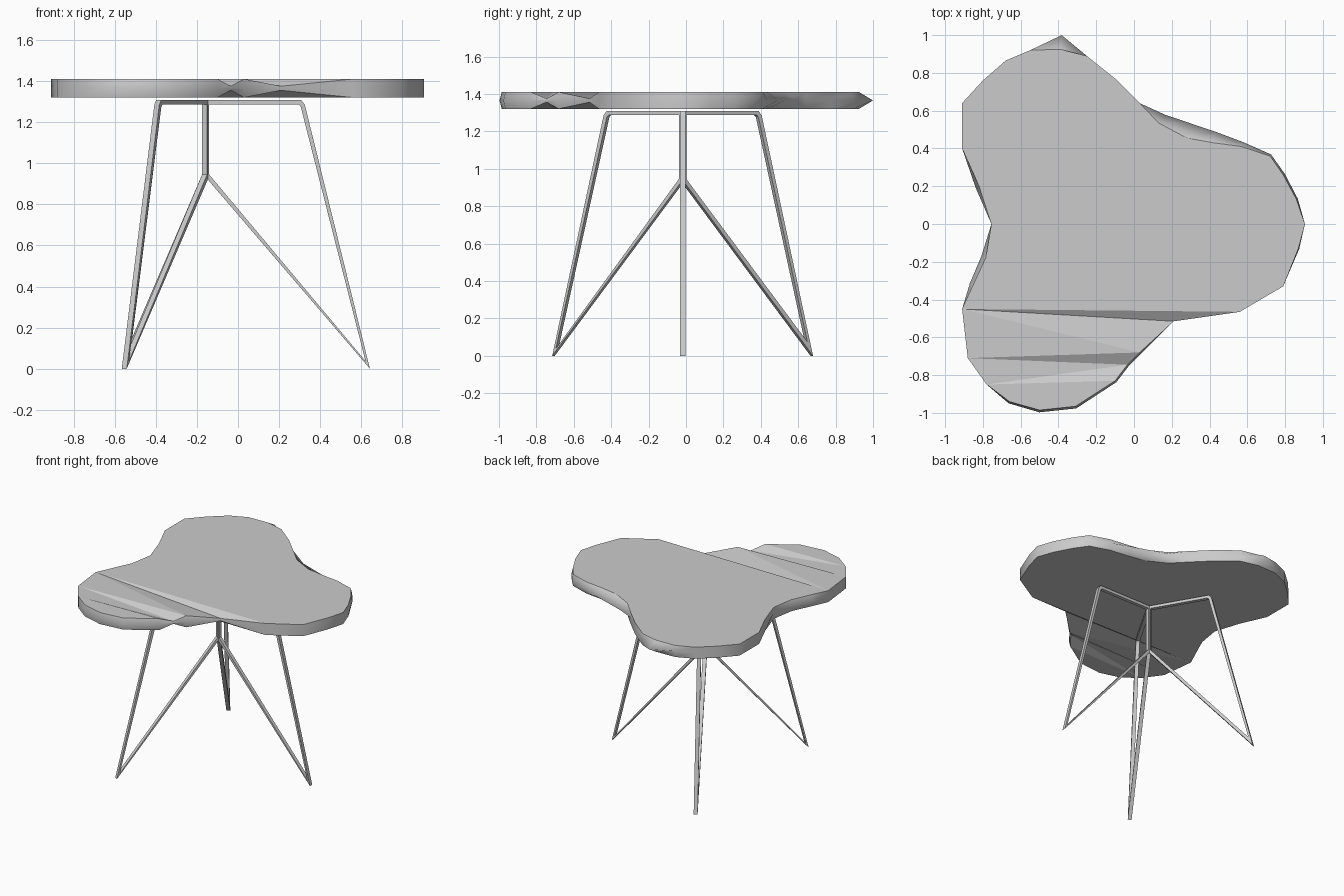
import bpy, bmesh, math
from mathutils import Vector, Matrix

if "Cube" in bpy.data.objects:
    bpy.data.objects.remove(bpy.data.objects["Cube"])

grey = bpy.data.materials.new("plain grey")
grey.use_nodes = True
colour = (0.6, 0.6, 0.6, 1)
grey.diffuse_color = colour
grey.node_tree.nodes["Principled BSDF"].inputs["Base Color"].default_value = colour


def finish(bm, name):
    bmesh.ops.recalc_face_normals(bm, faces=bm.faces)
    mesh = bpy.data.meshes.new(name)
    bm.to_mesh(mesh)
    bm.free()
    mesh.materials.append(grey)
    obj = bpy.data.objects.new(name, mesh)
    bpy.context.collection.objects.link(obj)
    return obj


# Three-lobed slab: outline x, y and how far the raw edge bulges outward
OUTLINE = [
    (.905, 0, 0), (.86, .13, .008), (.79, .26, .01), (.72, .36, .01),
    (.57, .41, .025), (.42, .43, .06), (.28, .455, .08), (.13, .535, .055),
    (.03, .64, 0), (-.1, .77, 0), (-.25, .89, 0), (-.39, .925, .075),
    (-.55, .92, 0), (-.68, .865, 0), (-.8, .76, 0), (-.91, .64, 0),
    (-.91, .4, 0), (-.82, .2, .02), (-.755, 0, 0), (-.785, -.18, .025),
    (-.85, -.32, .02), (-.91, -.45, 0), (-.88, -.71, 0), (-.78, -.85, 0),
    (-.66, -.94, .01), (-.5, -.985, .012), (-.31, -.965, .012), (-.1, -.83, .01),
    (-.035, -.745, .01), (.03, -.68, .01), (.21, -.515, 0), (.56, -.465, 0),
    (.79, -.33, 0), (.87, -.13, .005),
]
COUNT = len(OUTLINE)
# Rim corners pinched towards mid thickness, and the creased facets they make
PINCHED = (28, 30)
FACETS = [
    [31, 32, 33, *range(22)], [21, 30, 31], [21, 29, 30], [21, 22, 29],
    [22, 28, 29], [22, 23, 28], [23, 27, 28], list(range(23, 28)),
]


def build_top():
    bm = bmesh.new()
    points = [Vector(p[:2]) for p in OUTLINE]
    rings = []
    for level in (-1, 0, 1):
        ring = []
        for i, p in enumerate(points):
            along = (points[(i + 1) % COUNT] - points[i - 1]).normalized()
            bulge = 0 if level else OUTLINE[i][2]
            out = Vector((along.y, -along.x)) * bulge
            rise = level * (.01 if i in PINCHED else .045)
            ring.append(bm.verts.new((p.x + out.x, p.y + out.y, 1.365 + rise)))
        rings.append(ring)
    for low, high in zip(rings, rings[1:]):
        for i in range(COUNT):
            j = (i + 1) % COUNT
            bm.faces.new((low[i], low[j], high[j], high[i])).smooth = True
    # Crisp rims keep the flat faces evenly shaded
    for ring in (rings[0], rings[-1]):
        for facet in FACETS:
            cap = bm.faces.new([ring[i] for i in facet])
            for edge in cap.edges:
                edge.smooth = False
    finish(bm, "table_top")


# Flat bar frame: matching outer and inner loops as (distance from hub, height)
OUTER = [(0, 1.308), (.462, 1.308), (.48, 1.285), (.797, 0), (0, .93)]
INNER = [(.015, 1.286), (.45, 1.286), (.46, 1.276), None, (.015, .945)]
HUB = Vector((-.155, -.018, 0))


def build_leg(name, degrees, inner_foot):
    bm = bmesh.new()
    half = .014
    inner = [p or inner_foot for p in INNER]
    sides = []
    for y in (-half, half):
        sides.append([[bm.verts.new((r, y, z)) for r, z in loop] for loop in (OUTER, inner)])
    (front_out, front_in), (back_out, back_in) = sides
    for i in range(len(OUTER)):
        j = (i + 1) % len(OUTER)
        for a, b in ((front_out, front_in), (back_out, back_in),
                     (front_out, back_out), (front_in, back_in)):
            bm.faces.new((a[i], a[j], b[j], b[i]))
    turn = Matrix.Translation(HUB) @ Matrix.Rotation(math.radians(degrees), 4, "Z")
    bmesh.ops.transform(bm, matrix=turn, verts=bm.verts)
    finish(bm, name)


build_top()
slim, sturdy = (.775, .038), (.762, .075)
build_leg("left_leg", 0, slim)
build_leg("back_right_leg", 120, sturdy)
build_leg("front_right_leg", 240, slim)
